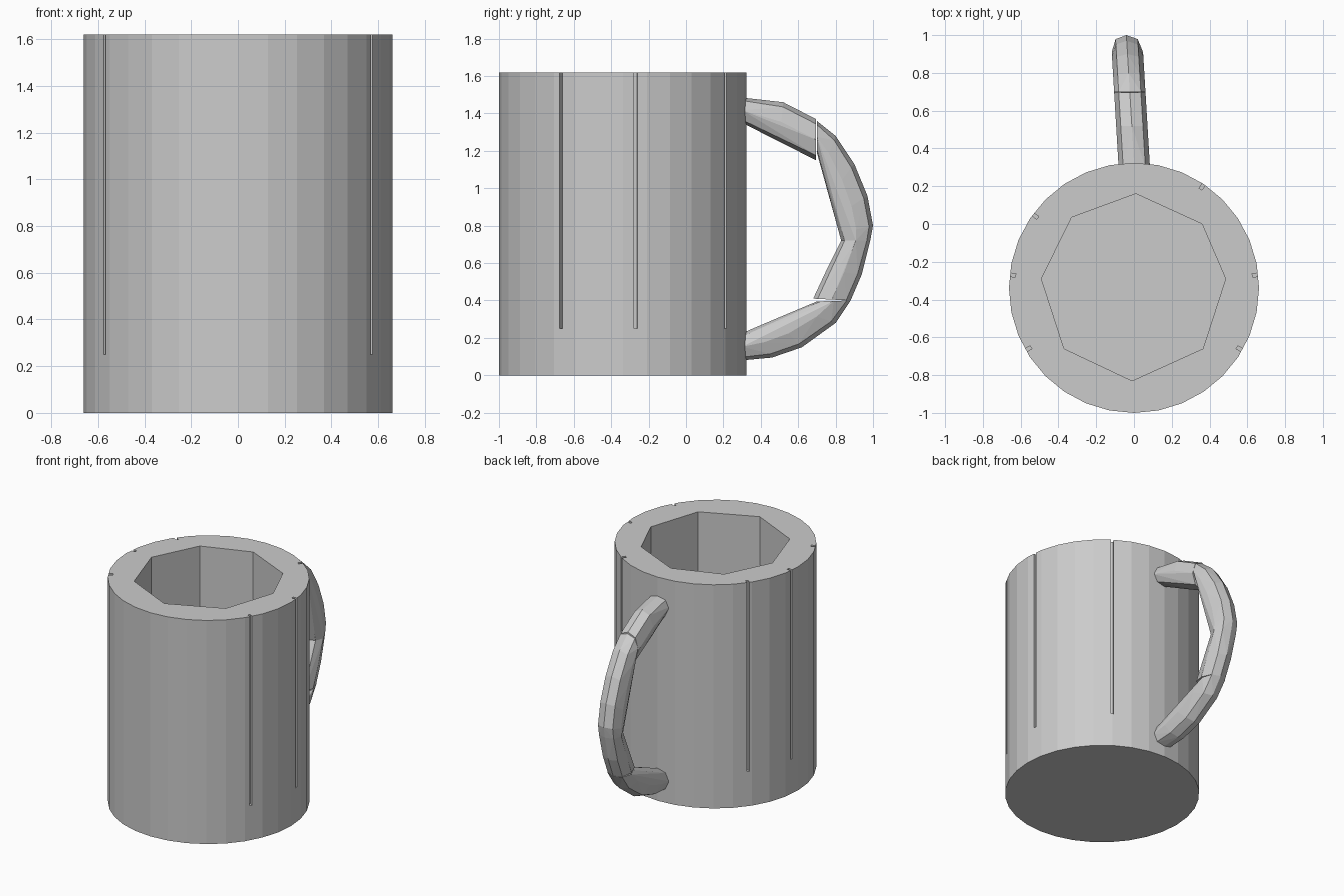
import bpy, bmesh
from math import sin, cos, pi, radians
from mathutils import Matrix, Vector

default = bpy.data.objects.get("Cube")
if default:
    bpy.data.objects.remove(default)

RADIUS, HEIGHT, FLOOR, AXIS_Y = 0.662, 1.62, 0.25, -0.338

grey = bpy.data.materials.new("light_grey")
grey.use_nodes = True
grey.diffuse_color = (0.6, 0.6, 0.6, 1)
grey.node_tree.nodes["Principled BSDF"].inputs["Base Color"].default_value = (0.6, 0.6, 0.6, 1)


def finish(name, bm):
    bmesh.ops.recalc_face_normals(bm, faces=bm.faces[:])
    mesh = bpy.data.meshes.new(name)
    bm.to_mesh(mesh)
    bm.free()
    mesh.materials.append(grey)
    obj = bpy.data.objects.new(name, mesh)
    bpy.context.collection.objects.link(obj)
    return obj


def prism(name, outline, bottom, top):
    """Upright prism over a flat outline."""
    bm = bmesh.new()
    base = bm.faces.new([bm.verts.new((x, y, bottom)) for x, y in outline])
    walls = bmesh.ops.extrude_face_region(bm, geom=[base])
    lifted = [v for v in walls["geom"] if isinstance(v, bmesh.types.BMVert)]
    bmesh.ops.translate(bm, verts=lifted, vec=(0, 0, top - bottom))
    return finish(name, bm)


def cut(target, cutter):
    mod = target.modifiers.new(cutter.name, 'BOOLEAN')
    mod.operation, mod.solver, mod.object = 'DIFFERENCE', 'EXACT', cutter
    cutter.hide_render = True
    cutter.hide_set(True)
    cutter.display_type = 'WIRE'


# Cup body
SIDES = 32
circle = [(RADIUS * cos(2 * pi * i / SIDES), AXIS_Y + RADIUS * sin(2 * pi * i / SIDES))
          for i in range(SIDES)]
body = prism("cup_body", circle, 0, HEIGHT)

# Eight-sided cavity
cavity = [(0.01, 0.16), (0.36, 0), (0.485, -0.29), (0.365, -0.66),
          (-0.01, -0.83), (-0.37, -0.66), (-0.49, -0.29), (-0.33, 0.035)]
cut(body, prism("cavity_cutter", cavity, FLOOR, HEIGHT + 0.2))

# Shallow upright grooves in the wall
for n, angle in enumerate((-30, 6, 56, 144, 174, 210)):
    turn = Matrix.Rotation(radians(angle), 2)
    corners = [(0.63, -0.009), (0.72, -0.009), (0.72, 0.009), (0.63, 0.009)]
    outline = [turn @ Vector(c) + Vector((0, AXIS_Y)) for c in corners]
    cut(body, prism(f"groove_cutter_{n + 1}", outline, FLOOR, HEIGHT + 0.2))


# Handle: faceted convex pieces, each given as (outer y, z, inner y, z) sections
def handle_piece(name, sections):
    bm = bmesh.new()
    for oy, oz, iy, iz in sections:
        outer, inner = Vector((0, oy, oz)), Vector((0, iy, iz))
        mid, arm = (outer + inner) / 2, (outer - inner) / 2
        for k in range(8):
            a = 2 * pi * k / 8
            p = mid + arm * max(-1, min(1, 1.08 * cos(a)))
            lean = -0.06 * (p.y - 0.33)
            bm.verts.new((lean + 0.083 * sin(a), p.y, p.z))
    hull = bmesh.ops.convex_hull(bm, input=bm.verts[:])
    spare = {v for v in hull["geom_interior"] + hull["geom_unused"]
             if isinstance(v, bmesh.types.BMVert) and v.is_valid}
    bmesh.ops.delete(bm, geom=list(spare), context='VERTS')
    return finish(name, bm)


handle_piece("handle_top", [(0.30, 1.485, 0.30, 1.35), (0.52, 1.46, 0.50, 1.25),
                            (0.695, 1.37, 0.695, 1.15)])
handle_piece("handle_upper", [(0.70, 1.36, 0.70, 1.19), (0.80, 1.28, 0.73, 1.09),
                              (0.90, 1.13, 0.77, 0.96), (0.97, 0.96, 0.80, 0.85),
                              (1.0, 0.80, 0.82, 0.76), (0.985, 0.72, 0.83, 0.72)])
handle_piece("handle_lower", [(0.985, 0.72, 0.83, 0.72), (0.94, 0.54, 0.75, 0.56),
                              (0.88, 0.40, 0.68, 0.41)])
handle_piece("handle_bottom", [(0.88, 0.40, 0.70, 0.395), (0.80, 0.28, 0.60, 0.35),
                               (0.62, 0.15, 0.48, 0.30), (0.46, 0.095, 0.38, 0.26),
                               (0.30, 0.08, 0.30, 0.225)])
